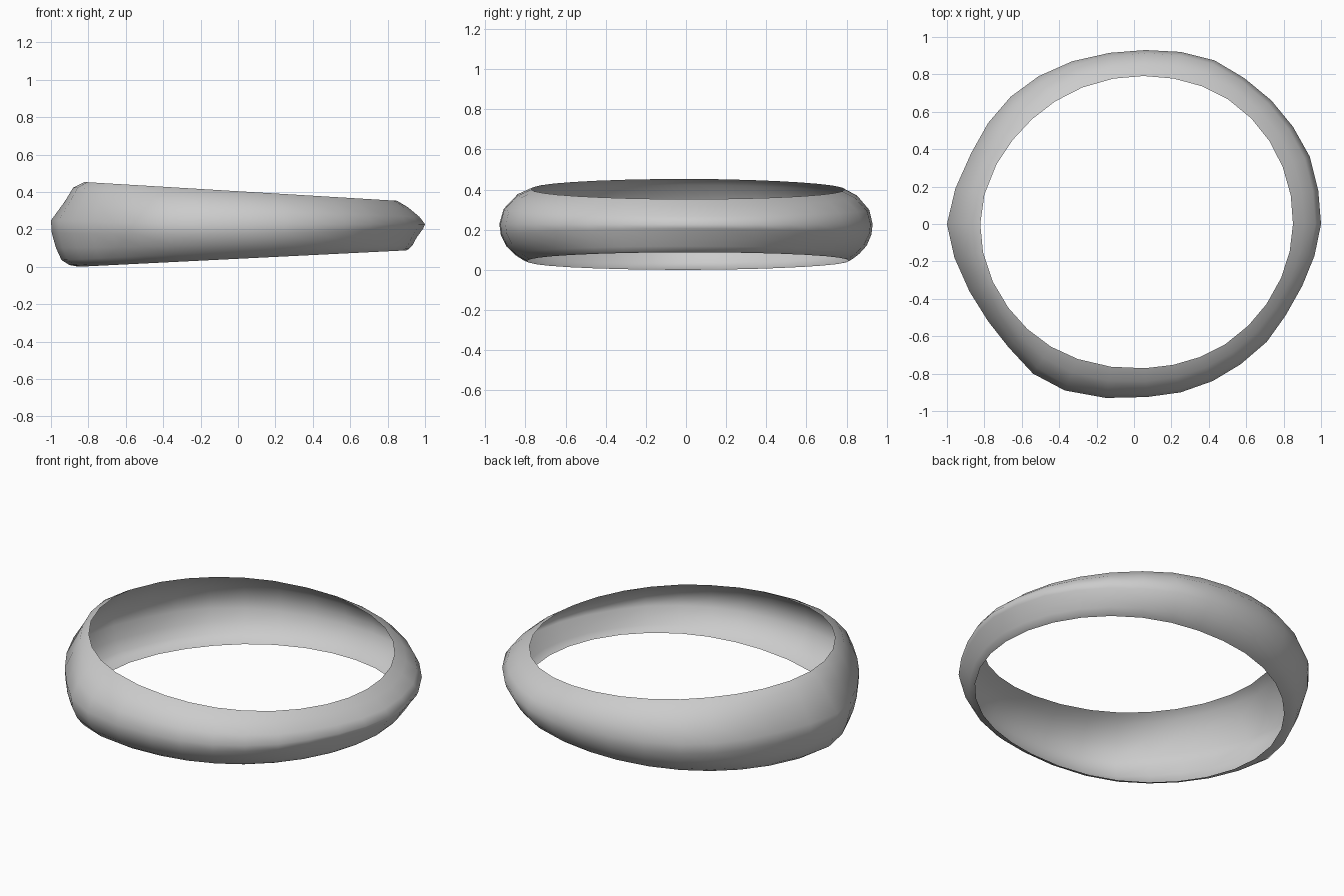
import bpy, bmesh, math

if "Cube" in bpy.data.objects:
    bpy.data.objects.remove(bpy.data.objects["Cube"])

# Widest outline of the band seen from above (counter-clockwise from +x)
OUTLINE = [
    (1.0, 0.0), (0.985, 0.18), (0.94, 0.36), (0.85, 0.52), (0.735, 0.66), (0.59, 0.78),
    (0.43, 0.875), (0.25, 0.92), (0.06, 0.93), (-0.13, 0.915), (-0.33, 0.87), (-0.51, 0.79),
    (-0.66, 0.68), (-0.78, 0.54), (-0.87, 0.38), (-0.955, 0.19), (-1.0, 0.0), (-0.96, -0.18),
    (-0.88, -0.36), (-0.78, -0.52), (-0.67, -0.66), (-0.54, -0.80), (-0.37, -0.89),
    (-0.15, -0.93), (0.07, -0.925), (0.25, -0.90), (0.42, -0.84), (0.57, -0.75),
    (0.71, -0.63), (0.81, -0.49), (0.90, -0.33), (0.965, -0.17)]

# Radius of the top opening every 45 degrees
RIM = [0.85, 0.842, 0.79, 0.782, 0.822, 0.80, 0.772, 0.815]

# Cross-sections (outward fraction, height fraction) from top rim to bottom rim
# height +1 = top rim, 0 = waist, -1 = bottom rim
LEFT = [(0, 1), (.33, .87), (.58, .55), (1, .1), (.97, -.2), (.82, -.55), (.62, -.84), (.33, -.96), (0, -1)]
SIDE = [(0, 1), (.45, .82), (.88, .42), (1, .02), (.95, -.27), (.75, -.58), (.45, -.8), (.18, -.94), (0, -1)]
RIGHT = [(0, 1), (.4, .72), (.8, .33), (1, .02), (.9, -.15), (.55, -.5), (.35, -.78), (.15, -.94), (0, -1)]
WAIST_Z = 0.23


def rim_radius(a):
    """Smooth periodic interpolation of the opening radius."""
    u = (a / (math.pi / 4)) % 8
    i, t = int(u), u - int(u)
    p0, p1, p2, p3 = (RIM[(i + k) % 8] for k in (-1, 0, 1, 2))
    return p1 + 0.5 * t * (p2 - p0 + t * (2*p0 - 5*p1 + 4*p2 - p3 + t * (3*(p1 - p2) + p3 - p0)))


bm = bmesh.new()
columns = []
for x, y in OUTLINE:
    a, outer = math.atan2(y, x), math.hypot(x, y)
    c = math.cos(a)
    wl, wr = max(0, -c) ** 2, max(0, c) ** 2
    ws = 1 - wl - wr
    top_r = rim_radius(a)
    low_r = top_r + 0.03 * wl + 0.02 * ws + 0.05 * wr
    col = []
    for l, s, r in zip(LEFT, SIDE, RIGHT):
        f, h = (wl * l[k] + ws * s[k] + wr * r[k] for k in (0, 1))
        rim = top_r if h >= 0 else low_r
        rad = rim + f * (outer - rim)
        px, py = rad * c, rad * math.sin(a)
        # the rims slope so the band narrows towards +x
        rim_z = 0.409 - 0.06 * rim * c if h >= 0 else 0.048 + 0.05 * rim * c
        z = WAIST_Z + abs(h) * (rim_z - WAIST_Z)
        col.append(bm.verts.new((px, py, z)))
    columns.append(col)

# Skin the sections into one open sheet
for i, col in enumerate(columns):
    nxt = columns[(i + 1) % len(columns)]
    for k in range(len(col) - 1):
        bm.faces.new((col[k], col[k + 1], nxt[k + 1], nxt[k]))

low = min(v.co.z for v in bm.verts)
for v in bm.verts:
    v.co.z -= low
for f in bm.faces:
    f.smooth = True
me = bpy.data.meshes.new("ring_band")
bm.to_mesh(me)
bm.free()
band = bpy.data.objects.new("ring_band", me)
bpy.context.collection.objects.link(band)
